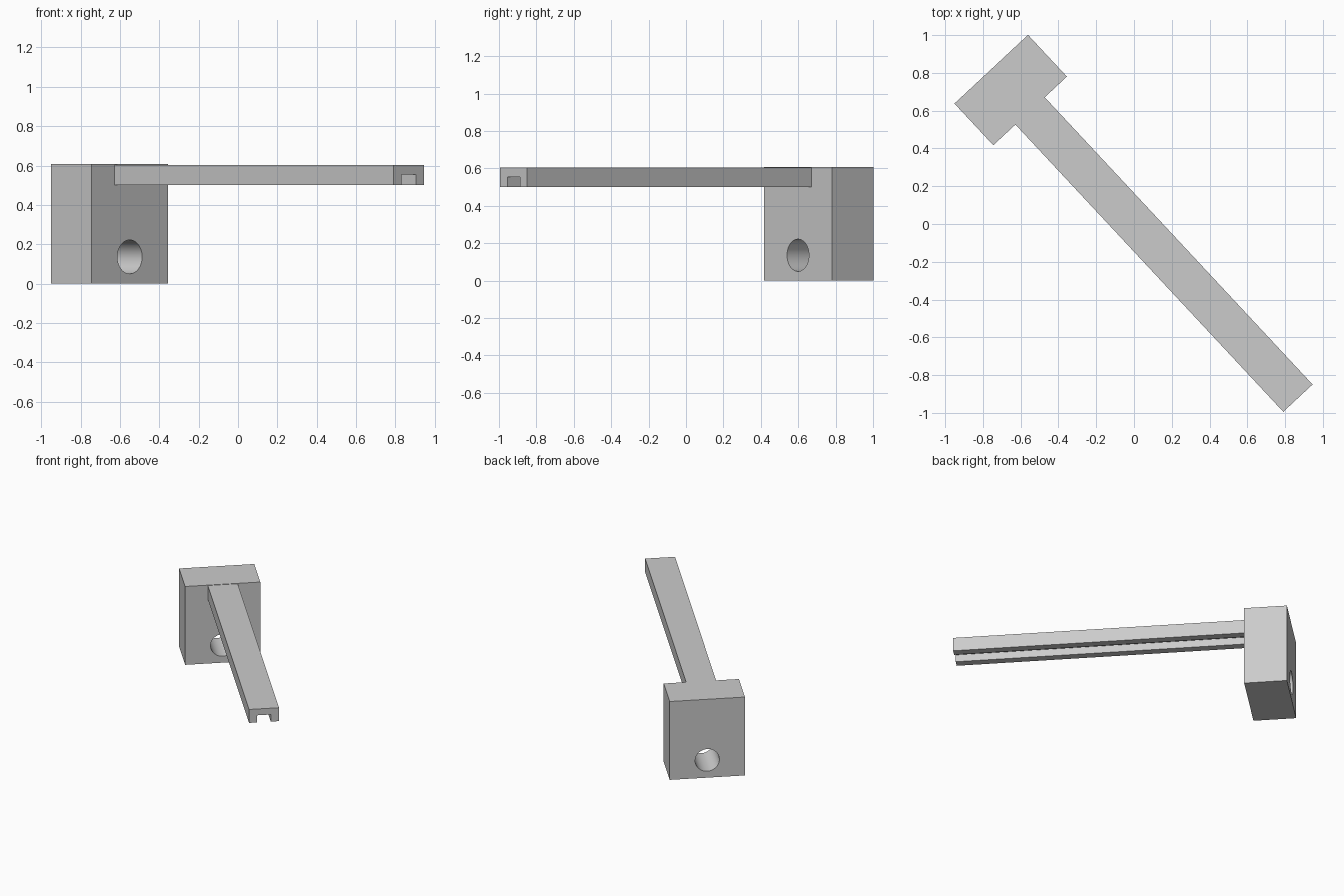
import bpy
import bmesh
import math
from mathutils import Vector

old = bpy.data.objects.get("Cube")
if old:
    bpy.data.objects.remove(old, do_unlink=True)

ANGLE = math.radians(-47)            # heading of the arm in plan
CENTRE = Vector((-0.653, 0.709, 0))  # middle of the block
DEPTH, WIDTH, HEIGHT = 0.302, 0.533, 0.607

grey = bpy.data.materials.new("light grey")
grey.use_nodes = True
grey.diffuse_color = (0.6, 0.6, 0.6, 1)
grey.node_tree.nodes["Principled BSDF"].inputs["Base Color"].default_value = grey.diffuse_color


def extrude_profile(name, profile, start, end):
    """Extrude a (y, z) outline along local x, then place it in the plan heading."""
    bm = bmesh.new()
    face = bm.faces.new([bm.verts.new((start, y, z)) for y, z in profile])
    out = bmesh.ops.extrude_face_region(bm, geom=[face])
    verts = [g for g in out["geom"] if isinstance(g, bmesh.types.BMVert)]
    bmesh.ops.translate(bm, verts=verts, vec=(end - start, 0, 0))
    bmesh.ops.recalc_face_normals(bm, faces=bm.faces)
    mesh = bpy.data.meshes.new(name)
    bm.to_mesh(mesh)
    bm.free()
    mesh.materials.append(grey)
    obj = bpy.data.objects.new(name, mesh)
    obj.location = CENTRE
    obj.rotation_euler.z = ANGLE
    bpy.context.collection.objects.link(obj)
    return obj


# Upright block
w = WIDTH / 2
block = extrude_profile("block", [(-w, 0), (w, 0), (w, HEIGHT), (-w, HEIGHT)],
                        -DEPTH / 2, DEPTH / 2)

# Round hole through the block
radius, hole_z = 0.086, 0.136
circle = [(radius * math.cos(t), hole_z + radius * math.sin(t))
          for t in (math.tau * i / 64 for i in range(64))]
cutter = extrude_profile("hole_cutter", circle, -DEPTH, DEPTH)
cutter.hide_render = True

hole = block.modifiers.new("hole", "BOOLEAN")
hole.operation = "DIFFERENCE"
hole.solver = "EXACT"
hole.object = cutter
bpy.ops.object.select_all(action="DESELECT")
bpy.context.view_layer.objects.active = block
block.select_set(True)
bpy.ops.object.modifier_apply(modifier="hole")
bpy.data.objects.remove(cutter, do_unlink=True)
bpy.ops.object.shade_smooth_by_angle(angle=math.radians(30))

# Long arm with a groove along its underside
a, g = 0.106, 0.049
bottom, roof, top = 0.5, 0.555, 0.604
half = [(g, roof), (g, bottom), (a, bottom), (a, top)]
channel = half + [(-y, z) for y, z in reversed(half)]
extrude_profile("grooved_arm", channel, DEPTH / 2, DEPTH / 2 + 2.079)
